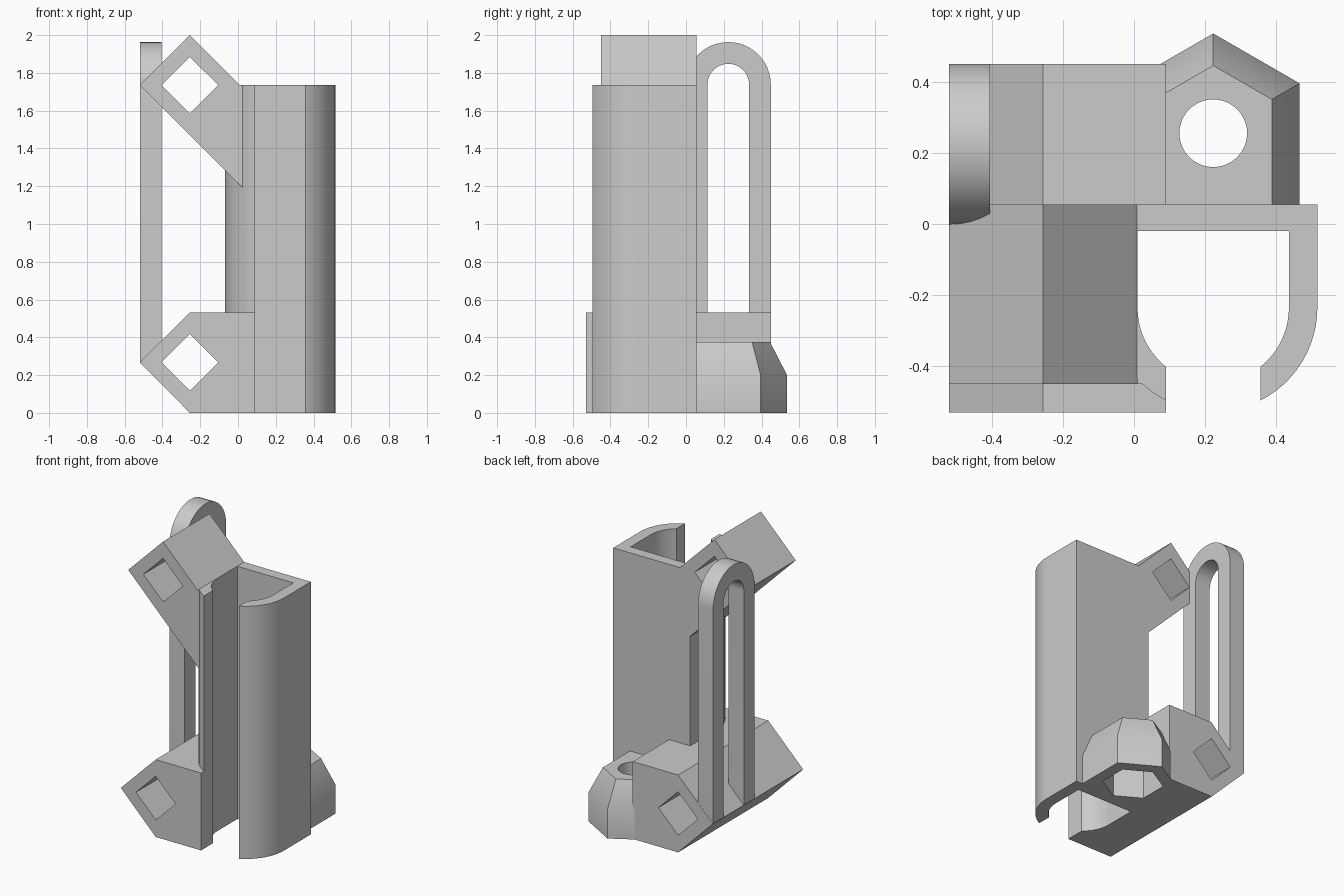
import bpy
import bmesh
from math import cos, sin, pi, acos, sqrt

if "Cube" in bpy.data.objects:
    bpy.data.objects.remove(bpy.data.objects["Cube"])

grey = bpy.data.materials.new("plain_grey")
grey.use_nodes = True
grey.diffuse_color = (0.6, 0.6, 0.6, 1)
grey.node_tree.nodes["Principled BSDF"].inputs["Base Color"].default_value = (0.6, 0.6, 0.6, 1)


def loft(name, rings):
    """Closed solid through rings of matching 3D points."""
    bm = bmesh.new()
    loops = [[bm.verts.new(p) for p in ring] for ring in rings]
    for a, b in zip(loops, loops[1:]):
        for i in range(len(a)):
            j = (i + 1) % len(a)
            bm.faces.new((a[i], a[j], b[j], b[i]))
    bm.faces.new(loops[0][::-1])
    bm.faces.new(loops[-1])
    bmesh.ops.recalc_face_normals(bm, faces=bm.faces)
    mesh = bpy.data.meshes.new(name)
    bm.to_mesh(mesh)
    bm.free()
    mesh.materials.append(grey)
    obj = bpy.data.objects.new(name, mesh)
    bpy.context.collection.objects.link(obj)
    return obj


def prism(name, outline, axis, lo, hi):
    """Extrude a 2D outline along x, y or z."""
    place = {"x": lambda p, t: (t, p[0], p[1]),
             "y": lambda p, t: (p[0], t, p[1]),
             "z": lambda p, t: (p[0], p[1], t)}[axis]
    return loft(name, [[place(p, t) for p in outline] for t in (lo, hi)])


def arc(cx, cy, r, start, end, steps=24):
    angles = [start + (end - start) * i / steps for i in range(steps + 1)]
    return [(cx + r * cos(a), cy + r * sin(a)) for a in angles]


def select(obj):
    bpy.ops.object.select_all(action="DESELECT")
    obj.select_set(True)
    bpy.context.view_layer.objects.active = obj


def cut(obj, *cutters):
    select(obj)
    for cutter in cutters:
        mod = obj.modifiers.new("cut", "BOOLEAN")
        mod.operation = "DIFFERENCE"
        mod.solver = "EXACT"
        mod.object = cutter
        bpy.ops.object.modifier_apply(modifier=mod.name)


def smooth(obj):
    select(obj)
    bpy.ops.object.shade_smooth_by_angle(angle=pi / 6)


# Shared dimensions
CX, CY = 0.2225, -0.235            # channel centre
R_OUT, R_IN, GAP = 0.2925, 0.2125, 0.1325
BACK, INNER_BACK, TOP = 0.055, -0.02, 1.737
DX, HALF, HOLE = -0.255, 0.265, 0.15   # diamond sockets
LOW_Z, HIGH_Z = 0.267, 1.735
BOSS_Y = 0.255


def side_arc(r, side):
    """Arc from the straight side wall to the lip, side = 1 or -1."""
    sweep = acos(GAP / r)
    pts = arc(CX, CY, r, 0, -sweep, 12)
    return [(CX + side * (x - CX), y) for x, y in pts]


# C-shaped channel
inner = ([(CX - R_IN, INNER_BACK)] + side_arc(R_IN, -1)
         + side_arc(R_IN, 1)[::-1] + [(CX + R_IN, INNER_BACK)])
left_half = [(CX - R_OUT, BACK)] + side_arc(R_OUT, -1) + side_arc(R_IN, -1)[::-1]
right_half = side_arc(R_IN, 1) + side_arc(R_OUT, 1)[::-1] + [(CX + R_OUT, BACK)]
channel = prism("channel", left_half + [(CX - R_IN, INNER_BACK), (CX + R_IN, INNER_BACK)]
                + right_half, "z", 0, TOP)
smooth(channel)

# Cutters: channel bore, square sockets, nut recess and bolt hole
bore = prism("bore_cutter", inner, "z", -0.1, 2.1)
sockets = [prism("socket_cutter", arc(DX, z, HOLE, 0, 2 * pi * 3 / 4, 3), "y", -1, 1)
           for z in (LOW_Z, HIGH_Z)]
nut = prism("nut_cutter", arc(CX, BOSS_Y, 0.19, pi / 6, pi / 6 + 2 * pi * 5 / 6, 5),
            "z", -0.1, 0.2)
bolt = prism("bolt_cutter", arc(CX, BOSS_Y, 0.095, 0, 2 * pi * 47 / 48, 47), "z", 0.1, 0.5)

# Lower socket block
lip_x = CX - GAP
lower_block = prism("lower_socket_block",
                    [(DX, LOW_Z + HALF), (DX - HALF, LOW_Z), (DX, 0),
                     (lip_x, 0), (lip_x, LOW_Z + HALF)], "y", -0.53, 0.45)
cut(lower_block, bore, sockets[0], nut)

# Upper socket block with a sloping brace underneath
edge = 0.024
upper_block = prism("upper_socket_block",
                    [(DX, HIGH_Z + HALF), (DX - HALF, HIGH_Z),
                     (edge, HIGH_Z - (edge - DX + HALF)), (edge, HIGH_Z),
                     (DX + HALF, HIGH_Z)], "y", -0.45, BACK)
cut(upper_block, bore, sockets[1])


# Tapered half-hexagon nut boss
def boss_ring(r, z):
    a = r * sqrt(3) / 2
    return [(CX - a, 0, z), (CX + a, 0, z), (CX + a, BOSS_Y + r / 2, z),
            (CX, BOSS_Y + r, z), (CX - a, BOSS_Y + r / 2, z)]


boss = loft("nut_boss", [boss_ring(0.28, 0), boss_ring(0.28, 0.2), boss_ring(0.19, 0.375)])
cut(boss, nut, bolt)
smooth(boss)

# Tall slotted loop
LY, LR, LI = 0.224, 0.225, 0.11
outline = ([(LY + LR, LOW_Z)] + arc(LY, HIGH_Z + 0.003, LR, 0, pi)
           + [(LY - LR, LOW_Z), (LY - LI, LOW_Z)]
           + arc(LY, HIGH_Z + 0.003, LI, pi, 0) + [(LY + LI, LOW_Z)])
loop = prism("slotted_loop", outline, "x", DX - HALF, DX - HOLE)
smooth(loop)

# Remove the used cutters
for helper in [bore, nut, bolt] + sockets:
    bpy.data.objects.remove(helper)
